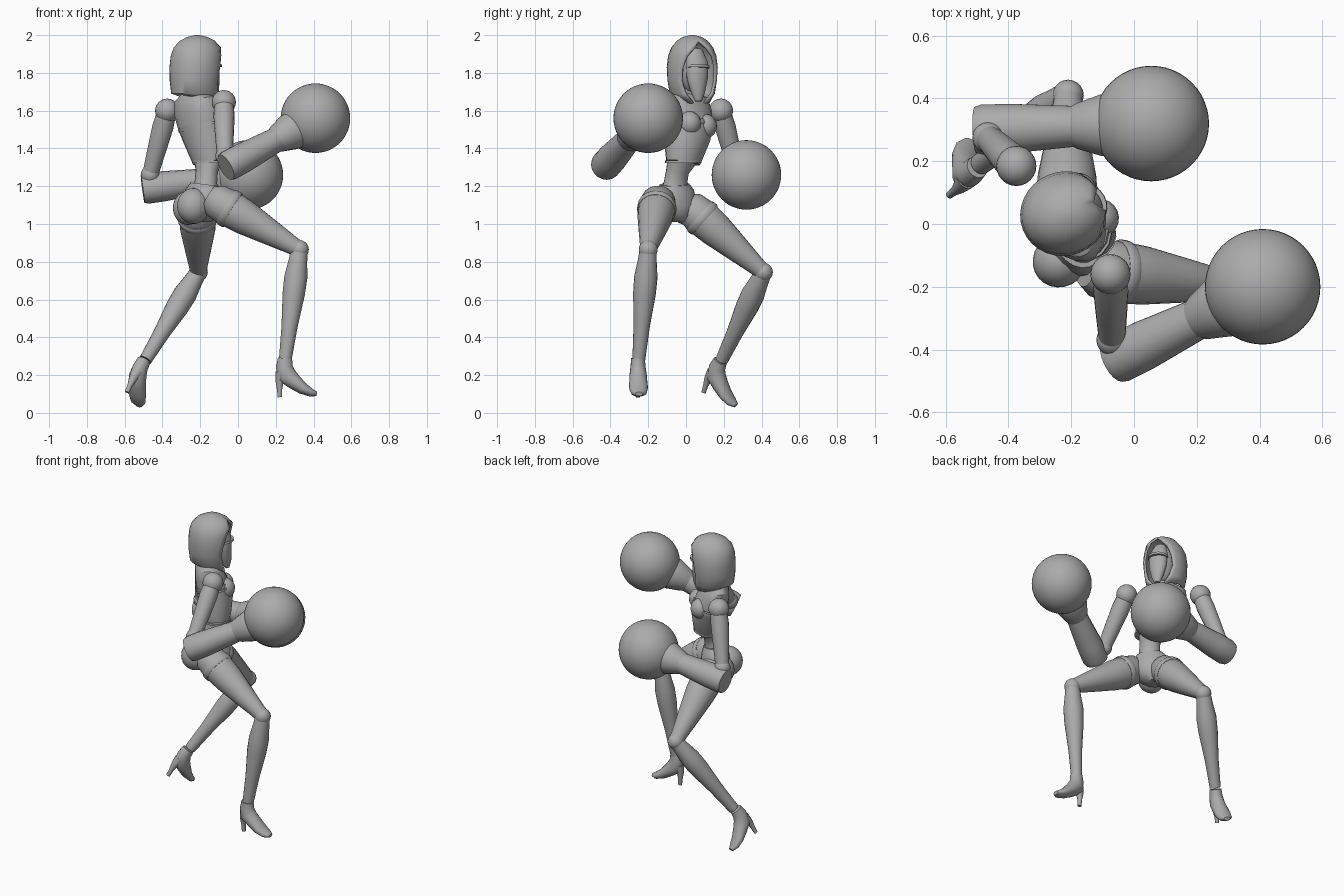
import bpy, bmesh, math
from mathutils import Vector as V

cube = bpy.data.objects.get("Cube")
if cube:
    bpy.data.objects.remove(cube, do_unlink=True)

grey = bpy.data.materials.new("plain grey")
grey.use_nodes = True
COLOUR = (0.41, 0.41, 0.41, 1)
grey.diffuse_color = COLOUR
grey.node_tree.nodes["Principled BSDF"].inputs["Base Color"].default_value = COLOUR


def finish(name, bm, angle=40):
    bmesh.ops.recalc_face_normals(bm, faces=bm.faces)
    mesh = bpy.data.meshes.new(name)
    bm.to_mesh(mesh)
    bm.free()
    mesh.materials.append(grey)
    ob = bpy.data.objects.new(name, mesh)
    bpy.context.collection.objects.link(ob)
    bpy.ops.object.select_all(action='DESELECT')
    ob.select_set(True)
    bpy.context.view_layer.objects.active = ob
    bpy.ops.object.shade_smooth_by_angle(angle=math.radians(angle))
    return ob


def tube(name, pts, radii, side=(1, 0, 0), sides=18):
    """Loft elliptical rings along a path; radii are (sideways, depth)."""
    pts, side = [V(p) for p in pts], V(side)
    bm, rings = bmesh.new(), []
    for i, p in enumerate(pts):
        t = (pts[min(i + 1, len(pts) - 1)] - pts[max(i - 1, 0)]).normalized()
        s = (side - t * side.dot(t)).normalized()
        d = t.cross(s)
        rx, ry = radii[i] if isinstance(radii[i], tuple) else (radii[i],) * 2
        rings.append([bm.verts.new(p + s * rx * math.cos(a) + d * ry * math.sin(a))
                      for a in (k * math.tau / sides for k in range(sides))])
    for a, b in zip(rings, rings[1:]):
        for k in range(sides):
            n = (k + 1) % sides
            bm.faces.new((a[k], a[n], b[n], b[k]))
    bm.faces.new(rings[0])
    bm.faces.new(rings[-1])
    return finish(name, bm)


def limb(name, a, b, profile, side=(1, 0, 0)):
    """Straight tapered part; profile is a list of (fraction, radius)."""
    a, b = V(a), V(b)
    return tube(name, [a.lerp(b, t) for t, r in profile], [r for t, r in profile], side)


def ball(name, loc, scale, yaw=0, seg=32):
    bm = bmesh.new()
    bmesh.ops.create_uvsphere(bm, u_segments=seg, v_segments=seg // 2, radius=1)
    ob = finish(name, bm)
    ob.location = loc
    ob.scale = scale if isinstance(scale, tuple) else (scale,) * 3
    ob.rotation_euler.z = yaw
    return ob


# Torso, leaning and turned
ACROSS = (0.64, -0.76, 0.13)
YAW = math.radians(40)
tube("waist", [(-.18, -.06, 1.14), (-.17, -.055, 1.22), (-.165, -.045, 1.28), (-.155, -.015, 1.36)],
     [(.095, .08), (.066, .056), (.064, .056), (.09, .075)], ACROSS)
tube("corset", [(-.15, -.015, 1.325), (-.155, -.01, 1.37), (-.175, .01, 1.46), (-.2, .015, 1.54)],
     [(.098, .08), (.11, .092), (.128, .108), (.142, .108)], ACROSS)
tube("upper_chest", [(-.2, .015, 1.53), (-.22, .01, 1.6), (-.235, .008, 1.66), (-.235, .01, 1.695)],
     [(.139, .104), (.152, .092), (.135, .075), (.07, .05)], ACROSS)
for name, u in (("left_bust", -.055), ("right_bust", .055)):
    ball(name, (-.145 + u * .64, .06 - u * .76, 1.525 + u * .13), (.062, .062, .065), YAW, 20)
tube("back_seam", [(-.191, .013, 1.515), (-.194, .013, 1.527)], [(.144, .112)] * 2, ACROSS)
tube("corset_hem", [(-.15, -.015, 1.322), (-.15, -.015, 1.335)], [(.104, .086)] * 2, ACROSS)

# Pelvis
tube("pelvis", [(-.175, -.06, 1.21), (-.18, -.06, 1.17), (-.19, -.055, 1.1), (-.19, -.05, 1.04), (-.19, -.05, 1.01)],
     [(.085, .07), (.115, .085), (.125, .1), (.08, .085), (.04, .05)], ACROSS)
ball("right_buttock", (-.235, -.115, 1.095), (.09, .085, .095), YAW, 24)
ball("left_buttock", (-.265, .0, 1.085), (.08, .08, .09), YAW, 24)

# Neck, face and hood
tube("neck", [(-.235, .01, 1.66), (-.215, .02, 1.72), (-.21, .03, 1.8)], [.055, .045, .05])
HEAD = math.radians(22)
ball("head", (-.205, .035, 1.815), (.09, .078, .125), HEAD, 24)
tube("face_mask", [(-.128, .066, 1.65), (-.132, .064, 1.69), (-.14, .06, 1.77), (-.146, .058, 1.85), (-.17, .048, 1.92)],
     [(.018, .015), (.036, .03), (.058, .04), (.062, .045), (.04, .03)], (-.37, .93, 0))
tube("mask_brow", [(-.138, .062, 1.825), (-.14, .062, 1.84)], [(.064, .052)] * 2, (-.37, .93, 0))

bm, rows = bmesh.new(), []
# each row: height, centre x, depth, width, half angle of the face opening
for z, cx, depth, width, gap in ((1.635, -.225, .105, .095, 22), (1.69, -.225, .13, .118, 42), (1.76, -.225, .138, .13, 50),
                                 (1.83, -.222, .142, .134, 46), (1.89, -.22, .138, .127, 36), (1.935, -.215, .128, .108, 20),
                                 (1.97, -.215, .095, .08, 2), (1.99, -.215, .055, .05, 2), (2.0, -.215, .012, .012, 2)):
    g = math.radians(gap)
    row = []
    for k in range(25):
        a = g + (math.tau - 2 * g) * k / 24
        fx, fy = depth * math.cos(a), width * math.sin(a)
        lift = .025 * (1 - math.cos(a)) if z < 1.66 else 0
        row.append(bm.verts.new((cx + fx * math.cos(HEAD) - fy * math.sin(HEAD),
                                 .033 + fx * math.sin(HEAD) + fy * math.cos(HEAD), z + lift)))
    rows.append(row)
for a, b in zip(rows, rows[1:]):
    for k in range(24):
        bm.faces.new((a[k], a[k + 1], b[k + 1], b[k]))
for a, b in zip(rows[6:], rows[7:]):
    bm.faces.new((a[24], a[0], b[0], b[24]))
bm.faces.new(rows[-1])
hood = finish("hood", bm, 50)
shell = hood.modifiers.new("thickness", 'SOLIDIFY')
shell.thickness = .014
shell.offset = -1

# Arms, each ending in a large ball
ARMS = (("right", (-.075, -.16, 1.645), (-.07, -.37, 1.36), (-.065, -.435, 1.3), (.41, -.2, 1.56)),
        ("left", (-.375, .185, 1.6), (-.465, .275, 1.26), (-.505, .3, 1.185), (.055, .32, 1.26)))
for name, shoulder, elbow, start, fist in ARMS:
    ball(name + "_shoulder", shoulder, .064, 0, 24)
    limb(name + "_upper_arm", shoulder, elbow, [(0, .05), (.25, .056), (.6, .05), (1, .042)])
    ball(name + "_elbow", elbow, .05, 0, 20)
    limb(name + "_gauntlet", start, fist, [(0, .074), (.04, .081), (.2, .08), (.56, .066), (.57, .058)], (0, 0, 1))
    limb(name + "_cuff", start, fist, [(.52, .056), (.58, .074), (.64, .085), (.72, .1), (.8, .1)], (0, 0, 1))
    ball(name + "_fist_ball", fist, .184, 0, 48)

# Legs
LEGS = (("right", (-.12, -.145, 1.125), (.325, -.2, .865), (.25, -.25, .28), (0, 1, 0)),
        ("left", (-.215, .02, 1.09), (-.21, .41, .745), (-.49, .19, .28), (.8, -.5, 0)))
for name, hip, knee, ankle, side in LEGS:
    limb(name + "_thigh", hip, knee, [(-.08, .06), (0, .09), (.15, .1), (.35, .093), (.65, .07), (.9, .05), (1, .044)], side)
    limb(name + "_thigh_band", hip, knee, [(.13, .1), (.15, .105), (.19, .105), (.21, .1)], side)
    ball(name + "_knee", knee, .05, 0, 20)
    limb(name + "_shin", knee, ankle, [(0, .045), (.1, .05), (.25, .062), (.4, .06), (.7, .043), (1, .034)], side)

# High heeled shoes, laid out from the heel tip along forward and up
SHOES = (("right", (.212, -.255, .085), (1, .03, 0), (0, 0, 1)),
         ("left", (-.59, .085, .115), (.3, .85, -.43), (.39, .32, .86)))
for name, tip, fwd, up in SHOES:
    tip, fwd, up = V(tip), V(fwd).normalized(), V(up).normalized()
    side = fwd.cross(up)
    at = lambda u, v: tip + fwd * u + up * v
    tube(name + "_shoe", [at(.037, .205), at(.033, .16), at(.045, .115), at(.085, .08), at(.13, .045), at(.175, .022), at(.205, .015)],
         [(.036, .038), (.04, .045), (.046, .052), (.048, .042), (.05, .032), (.042, .022), (.02, .012)], side)
    tube(name + "_heel", [at(.01, -.002), at(.008, .04), at(.008, .08), at(.02, .125)],
         [.012, .014, .022, .034], side)
